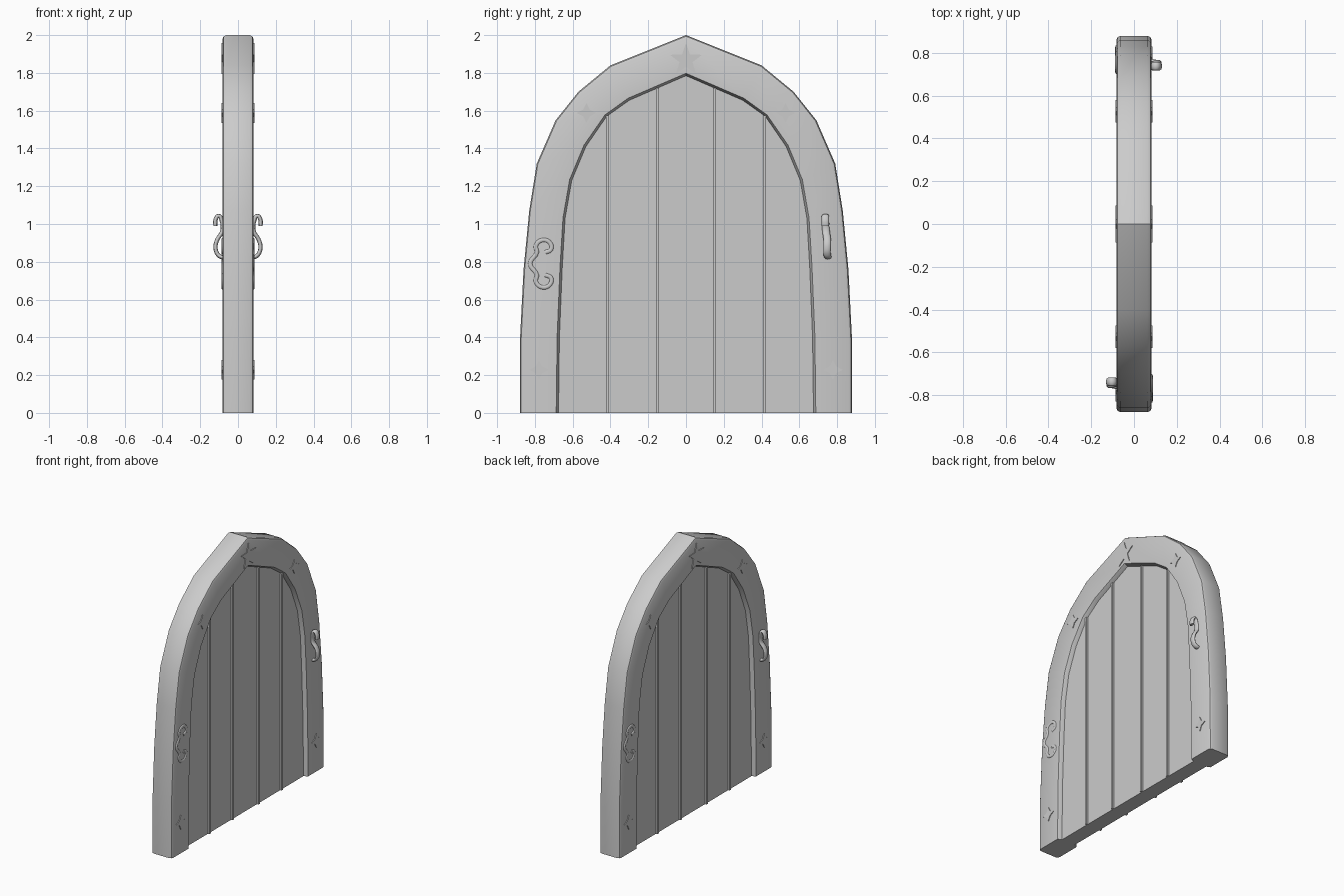
import bpy, bmesh
from math import sin, cos, pi, radians

if "Cube" in bpy.data.objects:
    bpy.data.objects.remove(bpy.data.objects["Cube"])

# half outlines of the arch (y, z), from the ground to the apex
OUT = [(.88, 0), (.88, .37), (.86, .76), (.83, 1.07), (.79, 1.32), (.69, 1.55), (.57, 1.70), (.40, 1.84), (0, 2)]
INN = [(.675, 0), (.67, .4), (.655, .77), (.64, 1.03), (.605, 1.23), (.53, 1.41), (.42, 1.57), (.30, 1.655), (0, 1.785)]


def full(half):
    return half + [(-y, z) for y, z in reversed(half[:-1])]


def finish(name, bm, angle=30):
    bmesh.ops.recalc_face_normals(bm, faces=bm.faces)
    me = bpy.data.meshes.new(name)
    bm.to_mesh(me)
    bm.free()
    ob = bpy.data.objects.new(name, me)
    bpy.context.collection.objects.link(ob)
    smooth(ob, angle)
    return ob


def smooth(ob, angle):
    bpy.ops.object.select_all(action='DESELECT')
    ob.select_set(True)
    bpy.context.view_layer.objects.active = ob
    bpy.ops.object.shade_smooth_by_angle(angle=radians(angle))


def prism(name, pts, x0, x1):
    """Extrude a (y, z) outline from x0 to x1."""
    bm = bmesh.new()
    f = bm.faces.new([bm.verts.new((x0, y, z)) for y, z in pts])
    ext = bmesh.ops.extrude_face_region(bm, geom=[f])
    vs = [g for g in ext['geom'] if isinstance(g, bmesh.types.BMVert)]
    bmesh.ops.translate(bm, verts=vs, vec=(x1 - x0, 0, 0))
    return finish(name, bm, 20)


def tube(name, pts, radius, loc, scale, turn):
    """Round bar along smooth points, flattened by scale."""
    cu = bpy.data.curves.new(name, 'CURVE')
    cu.dimensions = '3D'
    cu.bevel_depth, cu.bevel_resolution, cu.use_fill_caps = radius, 2, True
    cu.resolution_u = 5
    sp = cu.splines.new('BEZIER')
    sp.bezier_points.add(len(pts) - 1)
    for b, p in zip(sp.bezier_points, pts):
        b.co = p
        b.handle_left_type = b.handle_right_type = 'AUTO'
    ob = bpy.data.objects.new(name, cu)
    bpy.context.collection.objects.link(ob)
    s = -1 if turn else 1
    ob.location = (loc[0] * s, loc[1] * s, loc[2])
    ob.rotation_euler.z = pi if turn else 0
    ob.scale = scale
    bpy.ops.object.select_all(action='DESELECT')
    ob.select_set(True)
    bpy.context.view_layer.objects.active = ob
    bpy.ops.object.convert(target='MESH')
    smooth(bpy.context.object, 50)


def star(name, y, z, n, r, ri, side):
    pts = []
    for k in range(2 * n):
        a, q = pi / 2 + k * pi / n, (ri if k % 2 else r)
        pts.append((y + q * cos(a), z + q * sin(a)))
    prism(name, pts, side * .07, side * .087)


# arched frame: bevelled section swept between outer and inner outline
section = [(0, -.062), (.03, -.076), (.09, -.082), (.94, -.082), (1.0, -.054),
           (1.0, .054), (.94, .082), (.09, .082), (.03, .076), (0, .062)]
bm = bmesh.new()
rings = [[bm.verts.new((x, a[0] + (b[0] - a[0]) * t, a[1] + (b[1] - a[1]) * t)) for t, x in section]
         for a, b in zip(full(OUT), full(INN))]
n = len(section)
for r0, r1 in zip(rings, rings[1:]):
    for k in range(n):
        bm.faces.new((r0[k], r0[(k + 1) % n], r1[(k + 1) % n], r1[k]))
bm.faces.new(rings[0])
bm.faces.new(rings[-1])
finish("arch_frame", bm)

# recessed panel
prism("door_panel", full(INN), -.054, .054)

# raised strips between the planks
for y, top in ((-.415, 1.575), (-.15, 1.72), (.15, 1.72), (.415, 1.575)):
    prism("plank_strip", [(y - .008, 0), (y + .008, 0), (y + .008, top), (y - .008, top)], -.066, .066)

# scroll plate path and handle path
half = [(.035, .06), (.03, .095), (.065, .125), (.105, .11), (.11, .075), (.08, .06)]
scroll = ([(0, y, -z) for y, z in reversed(half)] + [(0, 0, 0)] + [(0, y, z) for y, z in half])
handle = [(.12, -.005, .99), (.118, -.005, 1.025), (.102, -.005, 1.043), (.087, -.005, 1.02), (.084, -.003, .96),
          (.108, 0, .92), (.119, 0, .88), (.108, 0, .84), (.088, .002, .825), (.07, .002, .825)]

for turn, side in ((False, 1), (True, -1)):
    # ornaments on each face
    star("apex_star", 0, 1.868, 5, .09, .036, side)
    for m in (-1, 1):
        star("upper_spark", m * .527, 1.588, 4, .052, .025, side)
        star("lower_spark", m * .778, .228, 4, .052, .025, side)
    tube("scroll_plate", scroll, .012, (.08, -.825, .79), (.7, 1, 1), turn)
    tube("door_handle", handle, .011, (0, .747, 0), (1, 1.8, 1), turn)
